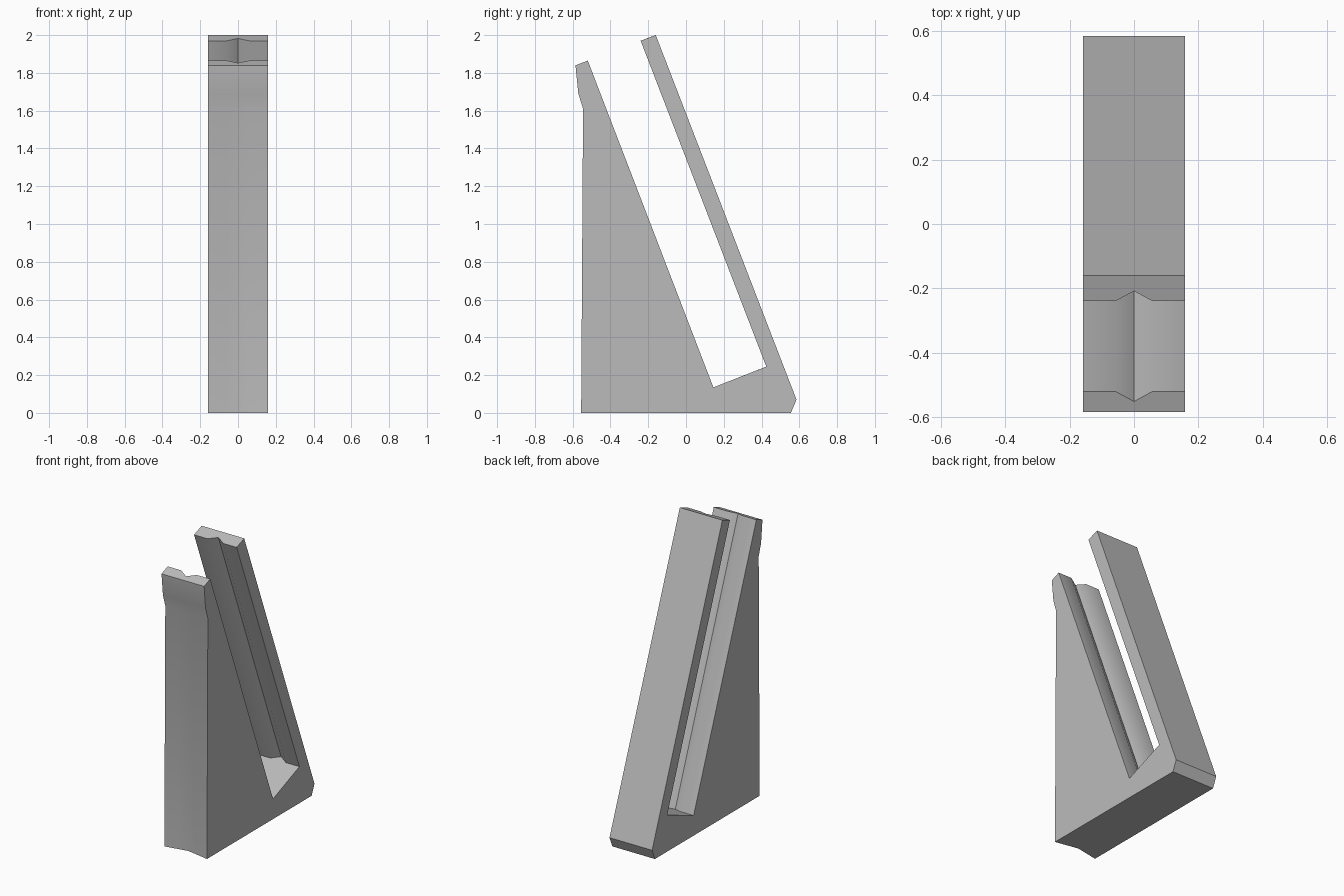
import bpy
import bmesh
import math

cube = bpy.data.objects.get("Cube")
if cube:
    bpy.data.objects.remove(cube, do_unlink=True)

# Single grey material
grey = bpy.data.materials.new("plain_grey")
grey.use_nodes = True
colour = (0.5, 0.5, 0.5, 1)
grey.diffuse_color = colour
grey.node_tree.nodes["Principled BSDF"].inputs["Base Color"].default_value = colour

HALF = 0.158      # half width
GROOVE = 0.058    # half width of the slot grooves
DEPTH = 0.034     # depth of the slot grooves
SLOT = (0.93, 0.37)  # direction across the slot


def section(x):
    """Side outline (y, z), with the grooves cut in according to x."""
    d = DEPTH * max(0, 1 - abs(x) / GROOVE)
    dy, dz = d * SLOT[0], d * SLOT[1]
    f = 0.03 * (1 - abs(x) / HALF)
    return [
        (-0.555 + f, 0), (0.555, 0), (0.585, 0.07),          # base and heel
        (-0.16, 2.0), (-0.24 + dy, 1.97 + dz),               # rear bar tip
        (0.425 + dy, 0.245 + dz), (0.145 - dy, 0.135 - dz),  # slot floor
        (-0.52 - dy, 1.865 - dz), (-0.585, 1.84),            # front block tip
        (-0.57, 1.69), (-0.545, 1.61),                       # lip
    ]


# Loft the outline across the width
bm = bmesh.new()
rings = [[bm.verts.new((x, y, z)) for y, z in section(x)]
         for x in (-HALF, -GROOVE, 0, GROOVE, HALF)]
n = len(rings[0])
for a, b in zip(rings, rings[1:]):
    for i in range(n):
        j = (i + 1) % n
        bm.faces.new((a[i], a[j], b[j], b[i]))
bm.faces.new(rings[0])
bm.faces.new(rings[-1])
bmesh.ops.recalc_face_normals(bm, faces=bm.faces)

mesh = bpy.data.meshes.new("slotted_wedge")
bm.to_mesh(mesh)
bm.free()
mesh.materials.append(grey)
wedge = bpy.data.objects.new("slotted_wedge", mesh)
bpy.context.collection.objects.link(wedge)

# Smooth the shallow folds, keep hard edges
bpy.context.view_layer.objects.active = wedge
wedge.select_set(True)
bpy.ops.object.shade_smooth_by_angle(angle=math.radians(32))
